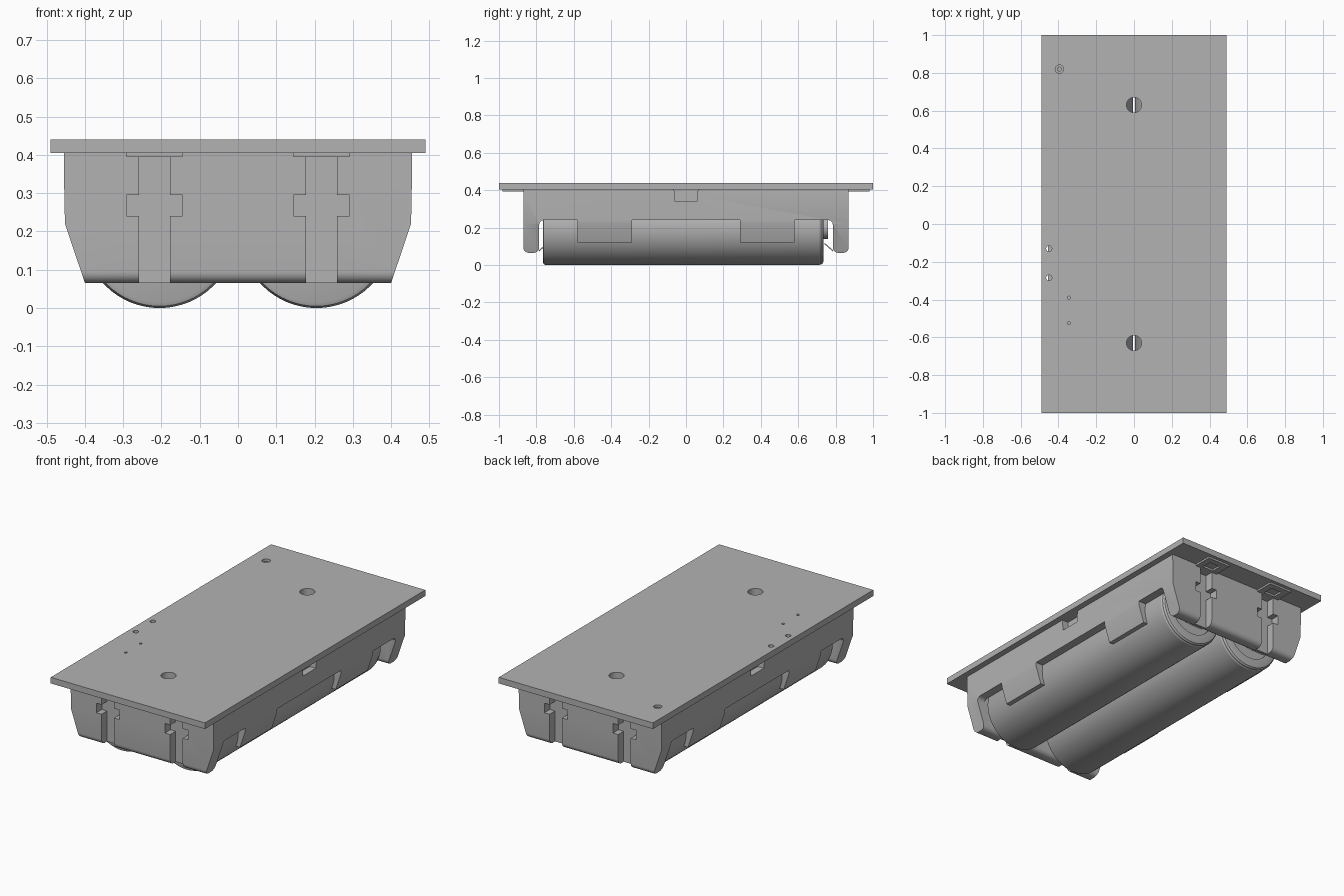
import bpy, bmesh, math
from mathutils import Vector

cube = bpy.data.objects.get("Cube")
if cube:
    bpy.data.objects.remove(cube, do_unlink=True)

grey = bpy.data.materials.new("plain_grey")
grey.use_nodes = True
GREY = (0.45, 0.45, 0.45, 1)
grey.diffuse_color = GREY
grey.node_tree.nodes["Principled BSDF"].inputs["Base Color"].default_value = GREY


def make(name, bm):
    bmesh.ops.recalc_face_normals(bm, faces=bm.faces)
    mesh = bpy.data.meshes.new(name)
    bm.to_mesh(mesh)
    bm.free()
    mesh.materials.append(grey)
    obj = bpy.data.objects.new(name, mesh)
    bpy.context.collection.objects.link(obj)
    return obj


def prism(name, points, axis, lo, hi):
    """Extrude a 2D outline along an axis; the outline uses the other two axes in order."""
    bm = bmesh.new()

    def at(p, d):
        c = list(p)
        c.insert("xyz".index(axis), d)
        return bm.verts.new(c)
    a = [at(p, lo) for p in points]
    b = [at(p, hi) for p in points]
    bm.faces.new(a)
    bm.faces.new(b)
    for i in range(len(a)):
        j = (i + 1) % len(a)
        bm.faces.new((a[i], a[j], b[j], b[i]))
    return make(name, bm)


def box(name, x, y, z):
    return prism(name, [(x[0], y[0]), (x[1], y[0]), (x[1], y[1]), (x[0], y[1])], "z", *z)


def circle(cx, cy, r, n=32):
    return [(cx + r * math.cos(2 * math.pi * i / n),
             cy + r * math.sin(2 * math.pi * i / n)) for i in range(n)]


def rounded(points):
    """Outline corners given as (u, v, radius)."""
    out = []
    for i, (u, v, r) in enumerate(points):
        c = Vector((u, v))
        if not r:
            out.append((u, v))
            continue
        p = (Vector(points[i - 1][:2]) - c).normalized() * r
        q = (Vector(points[(i + 1) % len(points)][:2]) - c).normalized() * r
        for k in range(7):
            t = k / 6 * math.pi / 2
            out.append(tuple(c + p * (1 - math.sin(t)) + q * (1 - math.cos(t))))
    return out


def cut(obj, cutters):
    for c in cutters:
        mod = obj.modifiers.new("cut", "BOOLEAN")
        mod.object, mod.solver = c, "EXACT"
    dg = bpy.context.evaluated_depsgraph_get()
    mesh = bpy.data.meshes.new_from_object(obj.evaluated_get(dg))
    obj.modifiers.clear()
    obj.data = mesh
    for c in cutters:
        bpy.data.objects.remove(c, do_unlink=True)


def smooth(obj):
    bpy.ops.object.select_all(action="DESELECT")
    obj.select_set(True)
    bpy.context.view_layer.objects.active = obj
    bpy.ops.object.shade_smooth_by_angle(angle=math.radians(30))


TOP, BASE, END, INNER = 0.405, 0.065, 0.87, 0.785
CELL_X, CELL_R = 0.205, 0.2

# Circuit board with its drilled holes
board = box("circuit_board", (-0.49, 0.49), (-1, 1), (TOP, 0.44))
holes = [(0, 0.63, 0.04), (0, -0.63, 0.04), (-0.395, 0.82, 0.022), (-0.45, -0.13, 0.015),
         (-0.45, -0.285, 0.015), (-0.345, -0.39, 0.008), (-0.345, -0.525, 0.008)]
cut(board, [prism("cutter", circle(*h), "z", 0.39, 0.5) for h in holes])
smooth(board)

# Locating peg seated in the corner hole
peg = prism("locating_peg", circle(-0.395, 0.82, 0.013, 16), "z", 0.39, 0.43)
smooth(peg)

# Battery holder: side outline with deep ends and two clip tabs per side
half = [(0.29, 0.24, 0), (0.29, 0.12, 0), (0.58, 0.12, 0), (0.58, 0.24, 0),
        (INNER, 0.24, 0.025), (INNER, BASE, 0.03), (END, BASE, 0.03), (END, TOP, 0)]
outline = half + [(-y, z, r) for y, z, r in reversed(half)]
holder = prism("battery_holder", rounded(outline), "x", -0.455, 0.455)
cutters = [box("cutter", (-CELL_X, CELL_X), (-INNER, INNER), (0, 0.38))]
for s in (-1, 1):
    # Tapered outer sides and the middle notch
    cutters.append(prism("cutter", [(s * 0.456, 0.42), (s * 0.452, 0.22), (s * 0.398, 0.06),
                                    (s * 0.395, 0), (s * 0.6, 0), (s * 0.6, 0.42)], "y", -1, 1))
    cutters.append(prism("cutter", [(-0.065, 0.42), (-0.058, 0.34), (0.058, 0.34), (0.065, 0.42)],
                         "x", *sorted((s * 0.415, s * 0.5))))
    # Round cell bay and the screw hole
    cutters.append(prism("cutter", circle(s * CELL_X, CELL_R, CELL_R + 0.003, 64),
                         "y", -INNER, INNER))
    cutters.append(prism("cutter", circle(0, s * 0.63, 0.045), "z", 0.3, 0.5))
    # Cross-shaped contact slots in both end walls
    for e in (-1, 1):
        depth = sorted((e * 0.82, e * 0.95))
        w, h = 0.04, 0.073
        cross = [(-w, 0), (w, 0), (w, 0.24), (h, 0.24), (h, 0.295), (w, 0.295),
                 (w, 0.395), (-w, 0.395), (-w, 0.295), (-h, 0.295), (-h, 0.24), (-w, 0.24)]
        cutters.append(prism("cutter", [(s * 0.218 + x, z) for x, z in cross], "y", *depth))
cut(holder, cutters)
smooth(holder)

# Cells: turned body with a stepped positive end
profile = [(0, -0.765), (0.185, -0.765), (0.195, -0.761), (CELL_R, -0.75), (CELL_R, 0.71),
           (0.197, 0.715), (0.197, 0.722), (0.19, 0.732), (0.18, 0.735), (0.14, 0.735),
           (0.14, 0.725), (0.06, 0.725), (0.06, 0.76), (0, 0.76)]
for side, s in (("left", 1), ("right", -1)):
    bm = bmesh.new()
    vs = [bm.verts.new((s * CELL_X + r, y, CELL_R)) for r, y in profile]
    es = [bm.edges.new(pair) for pair in zip(vs, vs[1:])]
    bmesh.ops.spin(bm, geom=vs + es, cent=(s * CELL_X, 0, CELL_R), axis=(0, 1, 0),
                   angle=2 * math.pi, steps=64)
    bmesh.ops.remove_doubles(bm, verts=bm.verts, dist=0.0005)
    smooth(make(side + "_cell", bm))

    # Contacts: soldered foot with a square opening, and a slanted spring strip
    for end, e in (("back", 1), ("front", -1)):
        x = s * 0.218
        foot = box(f"{end}_{side}_contact_foot", (x - 0.073, x + 0.073),
                   sorted((e * 0.825, e * 0.98)), (0.394, TOP))
        cut(foot, [box("cutter", (x - 0.035, x + 0.035),
                       sorted((e * 0.885, e * 0.945)), (0.38, 0.42))])
        strip = [(0.74, 0.112), (0.786, 0.072), (0.786, 0.08), (0.74, 0.12)]
        prism(f"{end}_{side}_contact_spring", [(e * y, z) for y, z in strip],
              "x", x - 0.04, x + 0.04)
